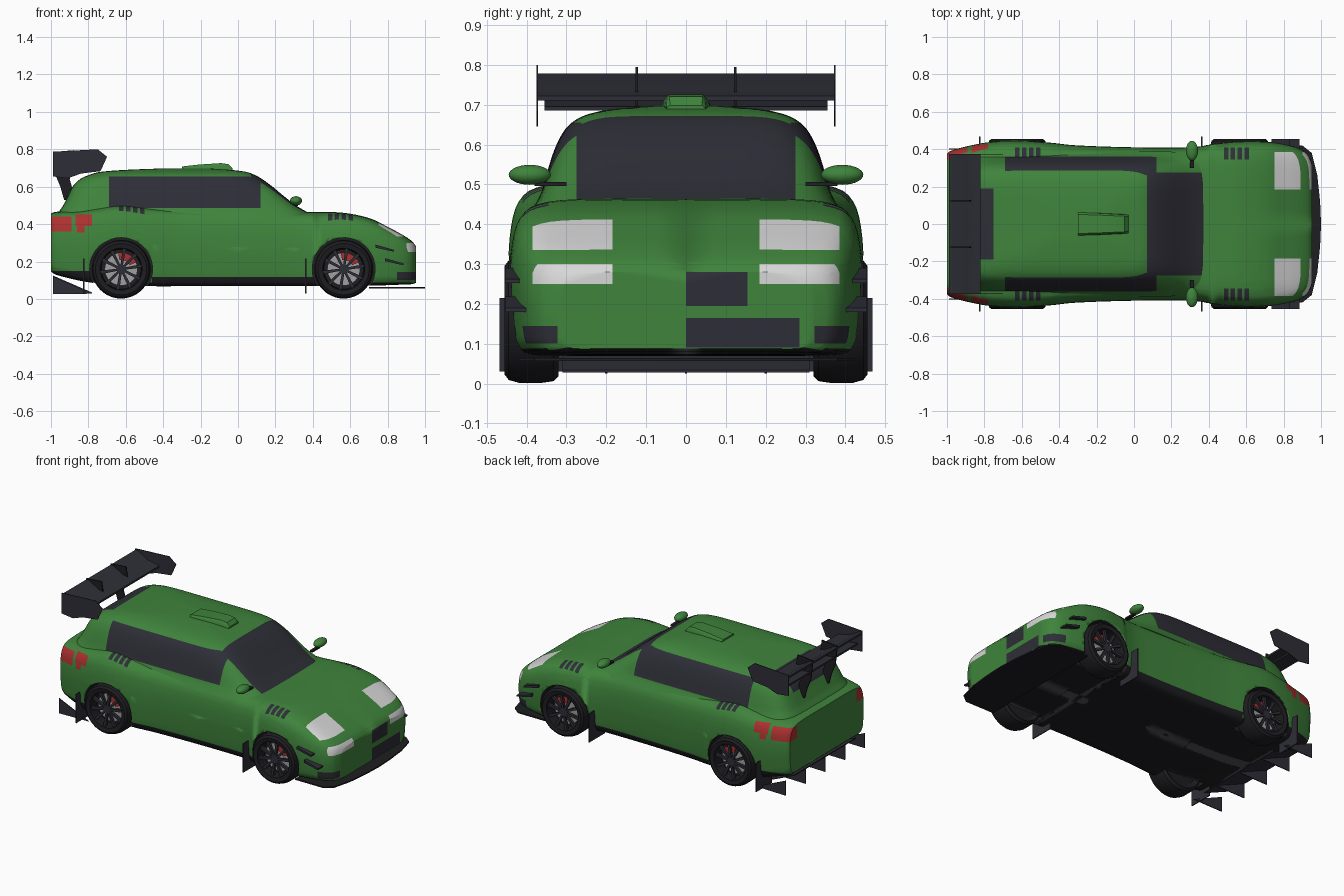
import bpy, bmesh, math
from mathutils import Vector

if "Cube" in bpy.data.objects:
    bpy.data.objects.remove(bpy.data.objects["Cube"])


def material(name, rgb):
    m = bpy.data.materials.new(name)
    m.use_nodes = True
    m.diffuse_color = (*rgb, 1)
    m.node_tree.nodes["Principled BSDF"].inputs["Base Color"].default_value = (*rgb, 1)
    return m


GREEN = material("green paint", (.05, .23, .045))
DARK = material("dark trim", (.027, .027, .038))
BLACK = material("black rubber", (.013, .013, .016))
WHITE = material("white lamp", (.68, .68, .68))
RED = material("red lamp", (.42, .03, .03))
SILVER = material("silver disc", (.35, .35, .35))
PALETTE = [GREEN, DARK, BLACK, WHITE, RED, SILVER]


def finish(name, bm, mats, angle=35):
    bmesh.ops.recalc_face_normals(bm, faces=bm.faces)
    mesh = bpy.data.meshes.new(name)
    bm.to_mesh(mesh)
    bm.free()
    for m in mats:
        mesh.materials.append(m)
    ob = bpy.data.objects.new(name, mesh)
    bpy.context.collection.objects.link(ob)
    bpy.ops.object.select_all(action='DESELECT')
    bpy.context.view_layer.objects.active = ob
    ob.select_set(True)
    bpy.ops.object.shade_smooth_by_angle(angle=math.radians(angle))
    return ob


def smooth_rows(rows, k):
    """Catmull-Rom resampling of a list of tuples."""
    out = []
    for i in range(len(rows) - 1):
        a, b, c, d = (Vector(rows[min(max(j, 0), len(rows) - 1)]) for j in range(i - 1, i + 3))
        for s in range(k):
            t = s / k
            out.append((2 * b + (c - a) * t + (2 * a - 5 * b + 4 * c - d) * t * t
                        + (3 * b - a - 3 * c + d) * t ** 3) / 2)
    return out + [Vector(rows[-1])]


def loft(rings, closed=False):
    bm = bmesh.new()
    vs = [[bm.verts.new(p) for p in ring] for ring in rings]
    n = len(rings[0])
    pairs = list(zip(vs, vs[1:])) + ([(vs[-1], vs[0])] if closed else [])
    for a, b in pairs:
        for i in range(n):
            j = (i + 1) % n
            bm.faces.new((a[i], a[j], b[j], b[i]))
    if not closed:
        bm.faces.new(vs[0])
        bm.faces.new(vs[-1])
    return bm


def extrude(name, polys, axis, a, b, mat):
    """Prisms: flat outlines pushed along an axis from a to b."""
    put = {'x': lambda p, h: (h, p[0], p[1]), 'y': lambda p, h: (p[0], h, p[1]),
           'z': lambda p, h: (p[0], p[1], h)}[axis]
    bm = bmesh.new()
    for poly in polys:
        lo = [bm.verts.new(put(p, a)) for p in poly]
        hi = [bm.verts.new(put(p, b)) for p in poly]
        bm.faces.new(lo)
        bm.faces.new(hi)
        for i in range(len(poly)):
            j = (i + 1) % len(poly)
            bm.faces.new((lo[i], lo[j], hi[j], hi[i]))
    return finish(name, bm, [mat])


def circle(cx, cz, r, n=40):
    return [(cx + r * math.cos(math.tau * i / n), cz + r * math.sin(math.tau * i / n)) for i in range(n)]


def paint(ob, patches, extra):
    """Cut the skin along each patch box, then colour the faces inside it."""
    bm = bmesh.new()
    bm.from_mesh(ob.data)
    cuts = set()
    for mat, both, *lim in patches:
        for i, v in enumerate(lim):
            if abs(v) < 2:
                cuts.add((i // 2, v))
                if both and i // 2 == 1:
                    cuts.add((1, -v))
    for ax, v in sorted(cuts):
        no = Vector((ax == 0, ax == 1, ax == 2))
        bmesh.ops.bisect_plane(bm, geom=bm.verts[:] + bm.edges[:] + bm.faces[:], plane_co=no * v, plane_no=no)
    bm.normal_update()
    for f in bm.faces:
        c = f.calc_center_median()
        f.material_index = PALETTE.index(extra(c, f.normal))
        for mat, both, x0, x1, y0, y1, z0, z1 in patches:
            y = abs(c.y) if both else c.y
            if x0 < c.x < x1 and y0 < y < y1 and z0 < c.z < z1:
                f.material_index = PALETTE.index(mat)
    bm.to_mesh(ob.data)
    bm.free()


WHEELS = (-.625, .565)
AXLE = .159

# Lower body: x, half width, floor height, deck height
stations = [(-1, .375, .15, .455), (-.97, .395, .13, .465), (-.85, .425, .1, .475), (-.75, .44, .085, .49),
            (-.62, .446, .075, .505), (-.45, .435, .07, .49), (-.3, .42, .07, .482), (0, .41, .07, .478),
            (.3, .41, .07, .465), (.42, .427, .07, .463), (.56, .442, .07, .46), (.7, .44, .072, .432),
            (.8, .427, .075, .385), (.88, .405, .078, .342), (.93, .37, .08, .308), (.952, .32, .088, .28)]
shape = [(0, 0), (.6, 0), (.88, 0), (.96, .07), (.985, .2), (1, .5), (.985, .74), (.94, .89), (.84, .97),
         (.6, 1), (0, 1)]
half = smooth_rows(shape, 3)
rings = []
for x, w, zb, zt in smooth_rows(stations, 4):
    right = [(x, w * f, zb + (zt - zb) * h) for f, h in half]
    rings.append(right + [(x, -y, z) for _, y, z in right[-2:0:-1]])
body = finish("body_shell", loft(rings), PALETTE)

# Wheel wells
for x in WHEELS:
    for s in (1, -1):
        cutter = extrude("well_cutter", [circle(x, AXLE, .168, 48)], 'y', s * .3, s * .6, BLACK)
        cutter.hide_render = True
        mod = body.modifiers.new("well", 'BOOLEAN')
        mod.operation, mod.solver, mod.object = 'DIFFERENCE', 'EXACT', cutter
        bpy.context.view_layer.objects.active = body
        bpy.ops.object.modifier_apply(modifier=mod.name)
        bpy.data.objects.remove(cutter)
body.data.materials.clear()
for m in PALETTE:
    body.data.materials.append(m)


def body_base(c, n):
    well = any(math.hypot(c.x - x, c.z - AXLE) < .1685 for x in WHEELS) and abs(c.y) > .29
    return BLACK if well or (n.z < -.6 and c.z < .2) else GREEN


patches = [(BLACK, True, -.46, .42, .3, 9, 0, .118), (BLACK, True, -9, -.78, .3, 9, 0, .15),
           (RED, True, -9, -.89, .3, 9, .36, .44), (RED, True, -.87, -.78, .3, 9, .39, .45),
           (RED, True, -.86, -.82, .3, 9, .355, .39), (WHITE, True, .75, .89, .185, .385, .335, 9),
           (WHITE, True, .9, 9, .185, .385, .25, .3), (DARK, False, .94, 9, 0, .155, .195, .28),
           (DARK, False, .94, 9, 0, .285, .09, .165), (DARK, True, .85, 9, .322, 9, .1, .145)]
for start in (-.635, .48):
    for i in range(4):
        x = start + i * .037
        patches.append((DARK, True, x, x + .024, .345, .41, .4, 9))
paint(body, patches, body_base)

# Cabin: height, windscreen x, rear x, half width
slices = [(.43, .43, -.975, .39), (.47, .36, -.955, .368), (.5, .31, -.935, .357), (.55, .245, -.91, .343),
          (.6, .185, -.885, .325), (.64, .13, -.845, .302), (.665, .085, -.79, .272), (.68, .04, -.73, .232),
          (.69, -.04, -.6, .175), (.697, -.15, -.42, .08)]


def power(v):
    return math.copysign(abs(v) ** (2 / 7), v)


rings = []
for z, front, rear, w in smooth_rows(slices, 4):
    mid, semi = (front + rear) / 2, (front - rear) / 2
    turn = [math.tau * (i + .5) / 72 for i in range(72)]
    rings.append([(mid + semi * power(math.cos(t)), w * power(math.sin(t)), z) for t in turn])
cabin = finish("cabin", loft(rings), PALETTE)
paint(cabin, [(DARK, True, .07, 9, -9, .275, .46, 9), (DARK, True, -.69, .12, .262, 9, .485, .655),
              (DARK, True, -9, -.75, -9, .19, .58, 9)], lambda c, n: GREEN)

# Roof scoop
scoop = [[(x, y * f, z + h) for f, h in ((1, 0), (.95, .7 * t), (.8, t), (-.8, t), (-.95, .7 * t), (-1, 0))]
         for x, y, z, t in ((-.3, .064, .68, .028), (-.2, .06, .685, .034), (-.09, .054, .69, .036),
                            (-.05, .052, .685, .035), (-.03, .05, .68, .018))]
finish("roof_scoop", loft(scoop), [GREEN])

# Wheels
tyre = [(.112, .335), (.14, .32), (.153, .333), (.157, .36), (.157, .42), (.15, .445), (.137, .455),
        (.112, .45), (.106, .4)]
for label, x in zip(("rear", "front"), WHEELS):
    for side, s in (("left", 1), ("right", -1)):
        name = label + "_" + side
        rings = []
        for i in range(48):
            a = math.tau * i / 48
            rings.append([(x + r * math.cos(a), s * y, AXLE + r * math.sin(a)) for r, y in tyre])
        finish(name + "_tyre", loft(rings, True), [BLACK])
        extrude(name + "_rim_back", [circle(x, AXLE, .112)], 'y', s * .34, s * .385, BLACK)
        extrude(name + "_brake_disc", [circle(x, AXLE, .088)], 'y', s * .385, s * .4, SILVER)
        arc = [math.radians(25 + 15 * i) for i in range(6)]
        cal = [(x + r * math.cos(a), AXLE + r * math.sin(a))
               for r, seq in ((.09, arc), (.05, arc[::-1])) for a in seq]
        extrude(name + "_caliper", [cal], 'y', s * .395, s * .415, RED)
        spokes = [circle(x, AXLE, .026, 20)]
        for i in range(10):
            a = math.tau * (i + .25) / 10
            c, d = math.cos(a), math.sin(a)
            spokes.append([(x + r * c - t * d, AXLE + r * d + t * c)
                           for r, t in ((.015, .006), (.113, .009), (.113, -.009), (.015, -.006))])
        extrude(name + "_spokes", spokes, 'y', s * .422, s * .438, DARK)

for side, s in (("left", 1), ("right", -1)):
    # Mirrors
    bm = bmesh.new()
    bmesh.ops.create_uvsphere(bm, u_segments=24, v_segments=14, radius=1)
    for v in bm.verts:
        v.co = (.31 + v.co.x * .032, s * (.392 + v.co.y * .053), .524 + v.co.z * .025)
    finish(side + "_mirror", bm, [GREEN])
    extrude(side + "_mirror_stalk", [[(.3, .496), (.32, .496), (.32, .506), (.3, .506)]], 'y', s * .3, s * .38, BLACK)
    # Mud flaps
    for label, x in (("front", .362), ("rear", -.825)):
        flap = [(s * y, z) for y, z in ((.31, .03), (.468, .03), (.468, .215), (.31, .215))]
        extrude(f"{label}_{side}_mud_flap", [flap], 'x', x - .003, x + .003, DARK)
    # Canards
    fins = [[(x, z), (x + .1, z - .028), (x + .1, z - .038), (x, z - .016)] for x, z in ((.735, .29), (.785, .218))]
    extrude(side + "_canards", fins, 'y', s * .37, s * .454, DARK)
    # Wing end plates and struts
    end = [(-.99, .787), (-.75, .8), (-.7, .76), (-.735, .683), (-.84, .67), (-.91, .645), (-.99, .655)]
    extrude(side + "_wing_end_plate", [end], 'y', s * .371, s * .375, DARK)
    strut = [(-.99, .785), (-.88, .795), (-.87, .72), (-.9, .64), (-.88, .57), (-.89, .52), (-.93, .53),
             (-.95, .6), (-.975, .66)]
    extrude(side + "_wing_strut", [strut], 'y', s * .12, s * .127, BLACK)

# Rear wing blades
extrude("wing_main_blade", [[(-.99, .778), (-.97, .778), (-.9, .738), (-.82, .722), (-.82, .71), (-.91, .722),
                             (-.99, .765)]], 'y', -.373, .373, DARK)
extrude("wing_lower_blade", [[(-.97, .71), (-.86, .695), (-.86, .685), (-.97, .698)]], 'y', -.355, .355, DARK)

# Front splitter
edge = [(.7, .42), (.9, .42), (.95, .38), (.98, .26), (.995, .12), (1, 0)]
extrude("front_splitter", [edge + [(x, -y) for x, y in edge[-2::-1]]], 'z', .056, .064, BLACK)

# Rear diffuser
extrude("diffuser_panel", [[(-.99, .125), (-.78, .034), (-.78, .028), (-.99, .118)]], 'y', -.31, .31, DARK)
for i in range(-2, 3):
    extrude(f"diffuser_fin_{i + 3}", [[(-.99, .12), (-.99, .025), (-.78, .028)]], 'y', i * .2 - .003, i * .2 + .003, DARK)
